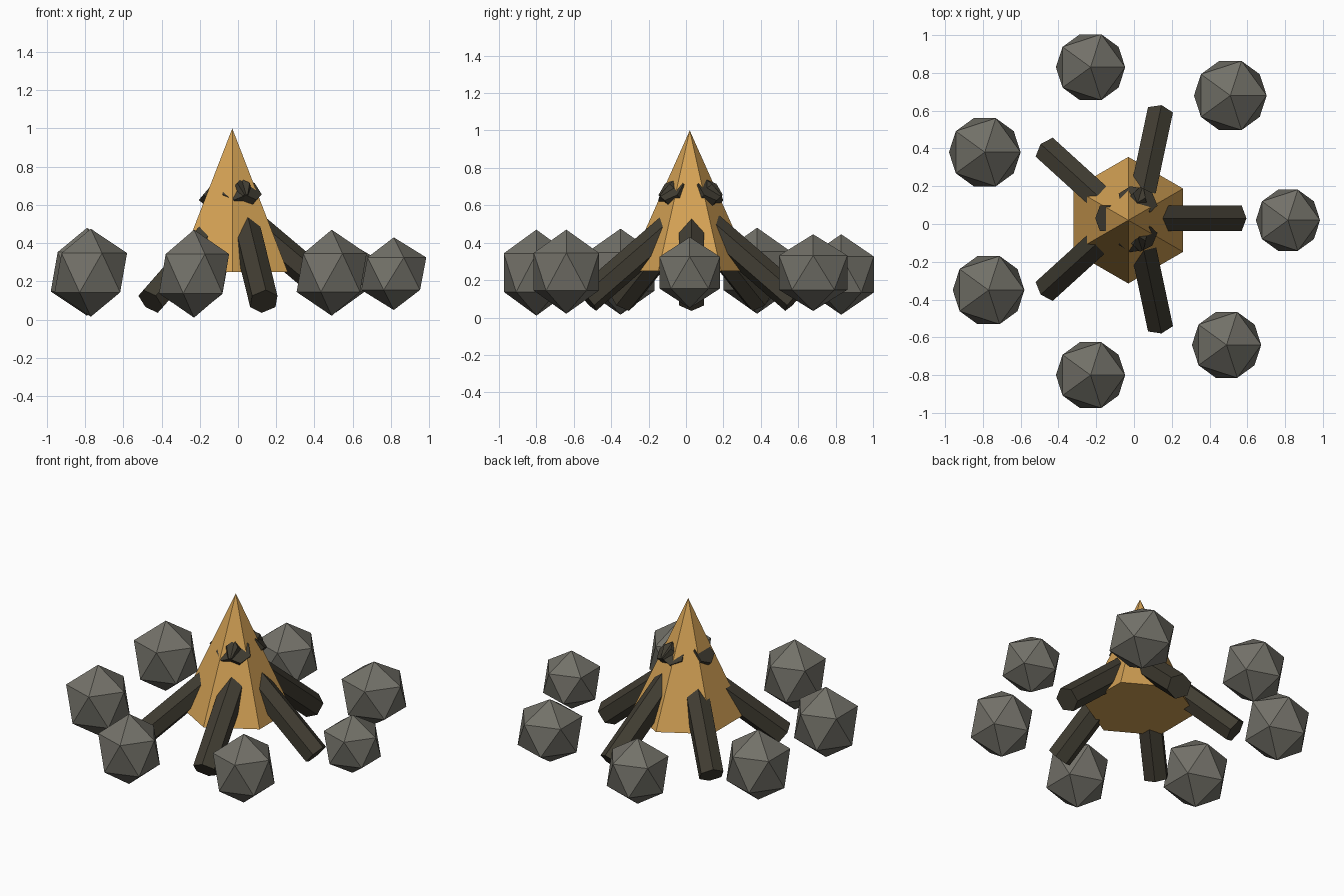
import bpy
import math
from mathutils import Vector

cube = bpy.data.objects.get("Cube")
if cube:
    bpy.data.objects.remove(cube, do_unlink=True)


def material(name, rgb):
    mat = bpy.data.materials.new(name)
    mat.use_nodes = True
    mat.diffuse_color = (*rgb, 1)
    mat.node_tree.nodes["Principled BSDF"].inputs["Base Color"].default_value = (*rgb, 1)
    return mat


FLAME = material("flame_orange", (0.66, 0.36, 0.09))
WOOD = material("charred_wood", (0.052, 0.046, 0.032))
STONE = material("stone_grey", (0.17, 0.165, 0.14))


def finish(name, mat):
    obj = bpy.context.object
    obj.name = name
    obj.data.materials.append(mat)
    return obj


# Six-sided flame cone, floating above the ground
bpy.ops.mesh.primitive_cone_add(vertices=6, radius1=0.335, radius2=0, depth=0.75,
                                location=(-0.03, 0.02, 0.625))
finish("flame", FLAME)


# Logs lean through the flame, so their upper tips poke out on the far side
def add_log(name, foot, tip):
    low, high = Vector((*foot, 0.095)), Vector((*tip, 0.685))
    axis = high - low
    bpy.ops.mesh.primitive_cylinder_add(vertices=6, radius=0.078, depth=axis.length,
                                        location=(low + high) / 2)
    log = finish(name, WOOD)
    tilt = math.atan2(axis.xy.length, axis.z)
    log.rotation_euler = (0, tilt, math.atan2(axis.y, axis.x))
    # Turn the section so that one edge runs along the top
    for vert in log.data.vertices:
        vert.co.x, vert.co.y = vert.co.y, -vert.co.x


MID_Y = 0.025
add_log("log_left", (0.545, MID_Y + 0.005), (-0.155, MID_Y + 0.005))
for side, word in ((1, "back"), (-1, "front")):
    add_log(f"log_{word}", (0.135, MID_Y + side * 0.555), (-0.01, MID_Y - side * 0.125))
    add_log(f"log_{word}_right", (-0.457, MID_Y + side * 0.365), (0.06, MID_Y - side * 0.105))

# Ring of seven faceted stones: centre x, y, z, width radius, height radius
stones = [
    (0.815, 0.02, 0.24, 0.19, 0.19),
    (0.51, 0.68, 0.24, 0.215, 0.205),
    (-0.23, 0.83, 0.23, 0.205, 0.215),
    (-0.79, 0.38, 0.25, 0.212, 0.23),
    (-0.77, -0.35, 0.245, 0.212, 0.23),
    (-0.23, -0.80, 0.24, 0.205, 0.23),
    (0.49, -0.64, 0.245, 0.205, 0.225),
]
for number, (x, y, z, width, height) in enumerate(stones, 1):
    bpy.ops.mesh.primitive_ico_sphere_add(subdivisions=1, radius=1, location=(x, y, z))
    stone = finish(f"stone_{number}", STONE)
    stone.scale = (width, width, height)
